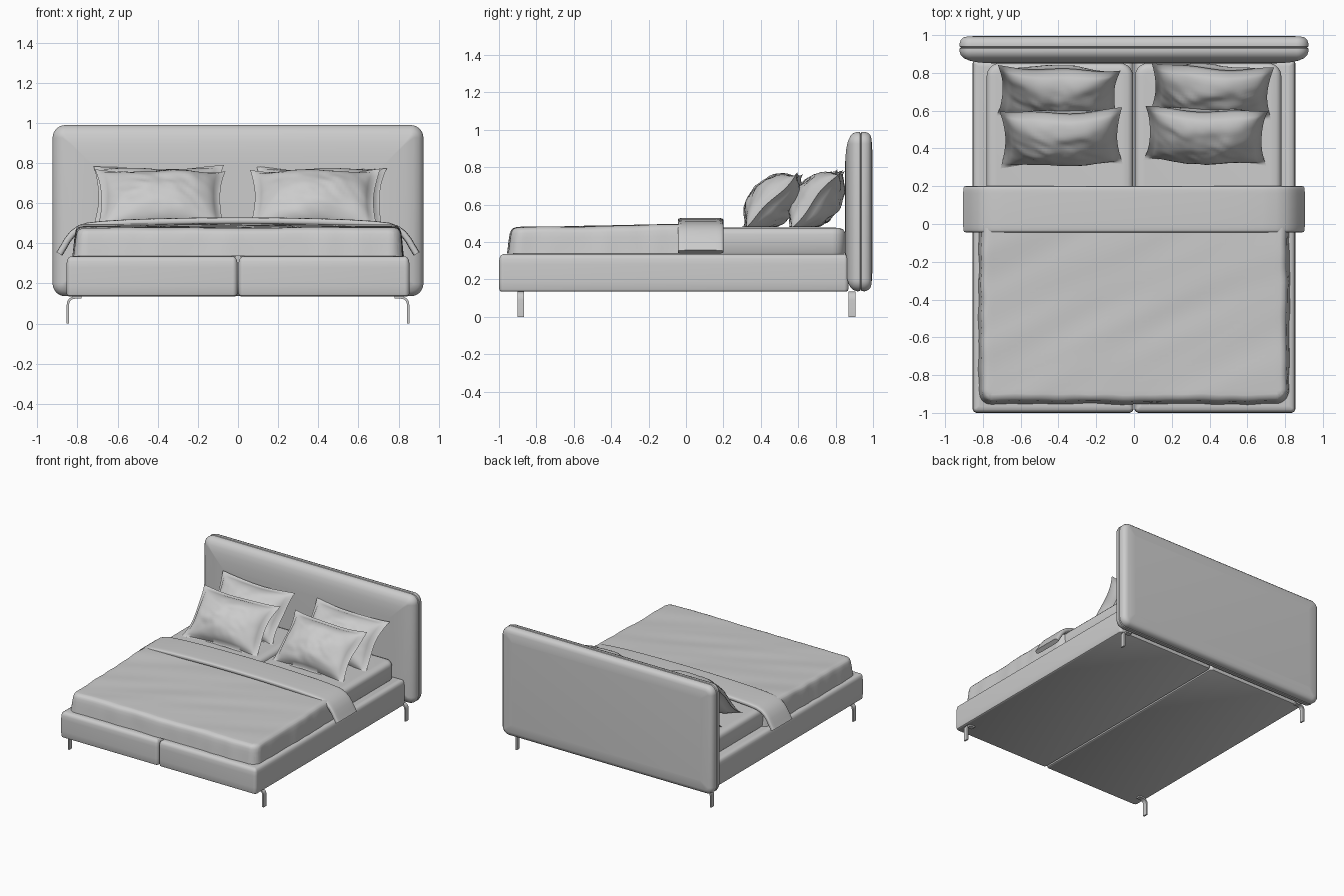
import bpy, bmesh, math
from mathutils import Vector, Matrix, noise

if "Cube" in bpy.data.objects:
    bpy.data.objects.remove(bpy.data.objects["Cube"])


def finish(name, bm, angle=40):
    bmesh.ops.recalc_face_normals(bm, faces=bm.faces)
    me = bpy.data.meshes.new(name)
    bm.to_mesh(me)
    bm.free()
    ob = bpy.data.objects.new(name, me)
    bpy.context.collection.objects.link(ob)
    bpy.ops.object.select_all(action='DESELECT')
    ob.select_set(True)
    bpy.context.view_layer.objects.active = ob
    bpy.ops.object.shade_smooth_by_angle(angle=math.radians(angle))
    return ob


def skin(bm, rings):
    # join closed rings with quads and cap both ends
    rows = [[bm.verts.new(p) for p in r] for r in rings]
    n = len(rows[0])
    for a, b in zip(rows, rows[1:]):
        for i in range(n):
            bm.faces.new((a[i], a[(i + 1) % n], b[(i + 1) % n], b[i]))
    bm.faces.new(rows[0])
    bm.faces.new(rows[-1])


def cushion(a0, a1, b0, b1, r, profile, upright=False):
    # rounded rectangle stacked along a profile of (inset, height)
    bm = bmesh.new()
    rings = []
    for inset, h in profile:
        rr = max(r - inset, 0.004)
        ring = []
        for k, (sa, sb) in enumerate(((1, 1), (-1, 1), (-1, -1), (1, -1))):
            ca = (a1 - inset - rr) if sa > 0 else (a0 + inset + rr)
            cb = (b1 - inset - rr) if sb > 0 else (b0 + inset + rr)
            for j in range(8):
                t = math.pi / 2 * (k + j / 7)
                a, b = ca + rr * math.cos(t), cb + rr * math.sin(t)
                ring.append((a, h, b) if upright else (a, b, h))
        rings.append(ring)
    skin(bm, rings)
    return bm


def sweep(name, path, section, y, angle=40):
    # carry a (y, normal) section along a path in the xz plane
    bm = bmesh.new()
    rings = []
    for i, (x, z) in enumerate(path):
        p, q = path[max(i - 1, 0)], path[min(i + 1, len(path) - 1)]
        d = Vector((q[0] - p[0], q[1] - p[1])).normalized()
        rings.append([(x - d.y * n, y + s, z + d.x * n) for s, n in section])
    skin(bm, rings)
    return finish(name, bm, angle)


# headboard: two padded shells meeting in a seam
finish("headboard", cushion(-0.925, 0.925, 0.135, 0.99, 0.065, [
    (0.2, 0.85), (0.14, 0.852), (0.09, 0.857), (0.05, 0.866), (0.025, 0.878),
    (0.008, 0.895), (0.001, 0.915), (0.002, 0.929), (0.01, 0.934), (0.002, 0.939),
    (0.001, 0.955), (0.008, 0.975), (0.02, 0.986), (0.04, 0.992), (0.1, 0.996)], True))

for side, x0, x1, m0, m1 in (("left", -0.855, -0.002, -0.78, -0.005),
                             ("right", 0.002, 0.855, 0.005, 0.78)):
    # base half
    finish("base_" + side, cushion(x0, x1, -1.0, 0.87, 0.025, [
        (0.012, 0.135), (0.005, 0.139), (0.001, 0.15), (0, 0.19), (0, 0.28), (0.002, 0.31),
        (0.008, 0.326), (0.018, 0.333), (0.035, 0.336)]))
    # mattress half
    finish("mattress_" + side, cushion(m0, m1, -0.93, 0.852, 0.07, [
        (0.01, 0.33), (0, 0.345), (0, 0.44), (0.004, 0.456), (0.013, 0.468),
        (0.028, 0.474), (0.05, 0.476)]))

# duvet with soft wrinkles, rising toward the pillows
bm = cushion(-0.822, 0.822, -0.952, 0.17, 0.075, [
    (0.0, 0.337), (0.003, 0.36), (0.006, 0.39), (0.01, 0.42), (0.014, 0.445),
    (0.02, 0.46), (0.03, 0.47), (0.045, 0.475), (0.06, 0.476)])
for axis, lo, hi, n in ((0, -0.8, 0.8, 56), (1, -0.93, 0.15, 42)):
    for i in range(n + 1):
        co, no = Vector(), Vector()
        co[axis] = lo + (hi - lo) * i / n
        no[axis] = 1
        bmesh.ops.bisect_plane(bm, geom=bm.verts[:] + bm.edges[:] + bm.faces[:],
                               dist=1e-5, plane_co=co, plane_no=no)
for v in bm.verts:
    x, y, z = v.co
    top = max(0.0, min(1.0, (z - 0.34) / 0.13))
    f = noise.noise(Vector((x * 1.2 + y * 0.5, y * 6 - x * 3, 1.7)))
    g = noise.noise(Vector((x * 9 + 3, y * 9, z * 3)))
    v.co.z += top * (0.022 * (y + 0.95) / 1.1 + 0.006 * f)
    v.co.x += 0.008 * g * (abs(x) > 0.74)
    v.co.y += 0.007 * g * (y < -0.87)
finish("duvet", bm, 60)

# folded cover across the bed
half = [(0, 0.512), (0.2, 0.511), (0.4, 0.507), (0.55, 0.502), (0.68, 0.494), (0.75, 0.486),
        (0.795, 0.47), (0.825, 0.447), (0.85, 0.415), (0.87, 0.38), (0.89, 0.347)]
path = [(-x, z) for x, z in reversed(half[1:])] + half
section = []
for i in range(28):
    t = 2 * math.pi * i / 28
    c, s = math.cos(t), math.sin(t)
    section.append((0.122 * math.copysign(abs(c) ** 0.25, c),
                    0.017 * math.copysign(abs(s) ** 0.5, s)))
sweep("folded_cover", path, section, 0.078, 50)

# bent flat metal legs
plate = [(-0.018, -0.006), (0.018, -0.006), (0.018, 0.006), (-0.018, 0.006)]
bend = [(0.78, 0.13), (0.81, 0.13), (0.826, 0.127), (0.839, 0.119), (0.846, 0.106),
        (0.848, 0.09), (0.848, 0.0)]
for place, y in (("front", -0.883), ("back", 0.888)):
    for side, s in (("left", -1), ("right", 1)):
        sweep(f"{place}_leg_{side}", [(s * x, z) for x, z in bend], plate, y)


def pillow(name, loc, tilt, yaw, seed):
    # two puffed sheets joined along a thin pinched flange
    bm = bmesh.new()
    for sign in (1, -1):
        made = bmesh.ops.create_grid(bm, x_segments=36, y_segments=28, size=1)["verts"]
        for vert in made:
            u, v = vert.co.x, vert.co.y
            edge = max(abs(u), abs(v)) > 0.999
            puff = max(0, 1 - (u / 0.93) ** 2) * max(0, 1 - (v / 0.91) ** 2)
            wr = noise.noise(Vector((u * 2.2 + seed, v * 2.2, sign))) \
                + 0.5 * noise.noise(Vector((u * 5 + v * 2, v * 4 - seed, sign)))
            h = 0.115 * puff ** 0.55 * (1 + 0.16 * wr) + (0 if edge else 0.004)
            wave = 0.008 * math.sin(5 * u + seed) * v * v + 0.008 * math.sin(4 * v + seed) * u * u
            vert.co = (0.325 * u * (1 - 0.09 * (1 - v * v)),
                       0.212 * v * (1 - 0.10 * (1 - u * u)), sign * h + wave)
    bmesh.ops.remove_doubles(bm, verts=bm.verts, dist=0.0005)
    bm.transform(Matrix.Translation(loc) @ Matrix.Rotation(math.radians(yaw), 4, 'Z')
                 @ Matrix.Rotation(math.radians(tilt), 4, 'X'))
    for v in bm.verts:  # rest on the mattress
        v.co.z = max(v.co.z, 0.478 + 0.02 * max(0, v.co.z - 0.4))
    finish(name, bm, 60)


pillow("front_pillow_left", (-0.385, 0.455, 0.615), 46, 1, 0.4)
pillow("front_pillow_right", (0.38, 0.465, 0.615), 46, -2, 2.3)
pillow("back_pillow_left", (-0.40, 0.695, 0.62), 50, -2, 4.1)
pillow("back_pillow_right", (0.41, 0.70, 0.62), 50, -3, 6.6)
